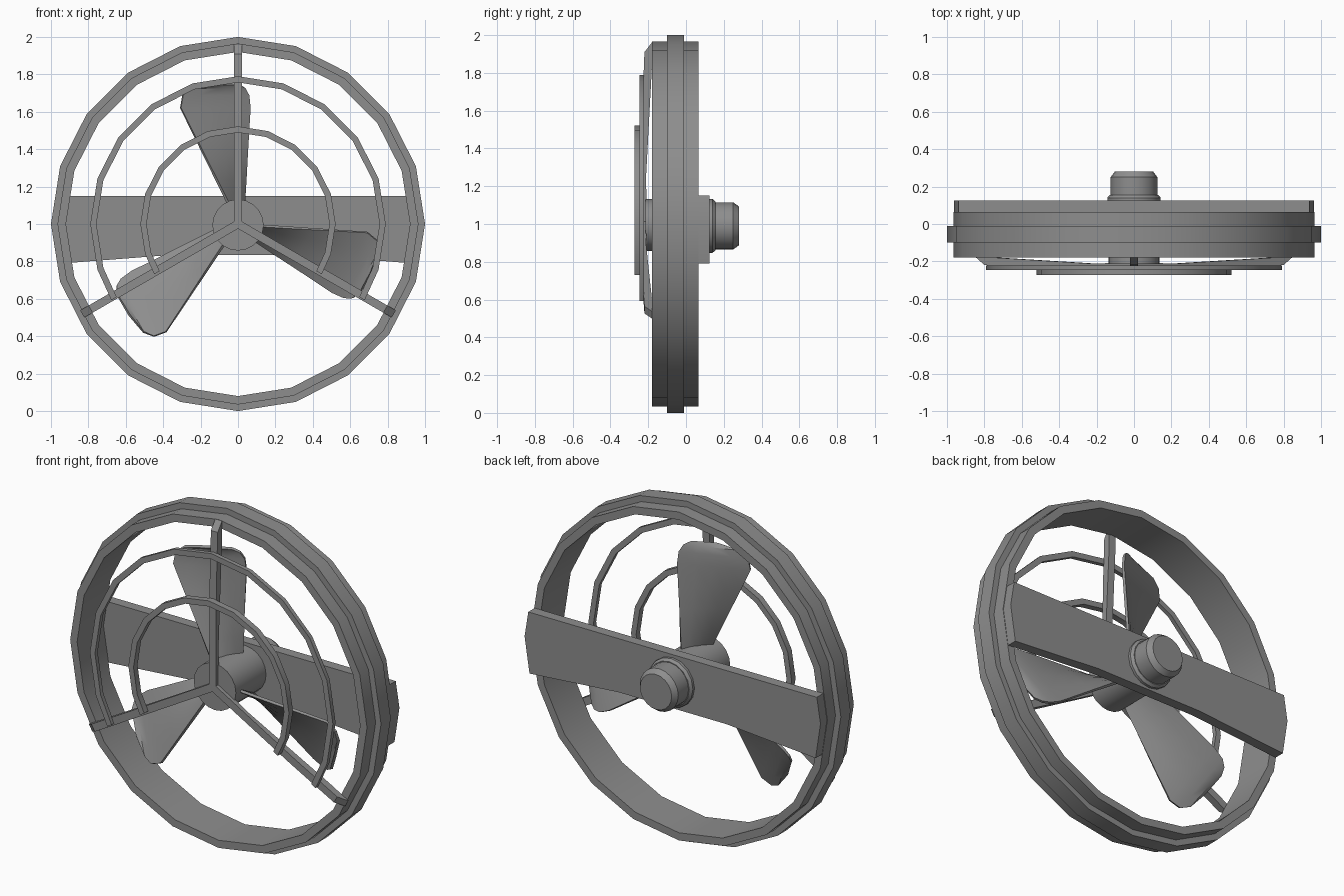
import bpy
import bmesh
from math import sin, cos, radians, pi
from mathutils import Matrix, Vector

cube = bpy.data.objects.get("Cube")
if cube:
    bpy.data.objects.remove(cube, do_unlink=True)

grey = bpy.data.materials.new("plain_grey")
grey.use_nodes = True
colour = (0.27, 0.27, 0.27, 1)
grey.diffuse_color = colour
grey.node_tree.nodes["Principled BSDF"].inputs["Base Color"].default_value = colour

CENTRE = 1.0


def finish(name, bm):
    """Turn a bmesh into a shaded, coloured object."""
    bmesh.ops.remove_doubles(bm, verts=bm.verts, dist=0.0001)
    bmesh.ops.recalc_face_normals(bm, faces=bm.faces)
    mesh = bpy.data.meshes.new(name)
    bm.to_mesh(mesh)
    bm.free()
    mesh.materials.append(grey)
    obj = bpy.data.objects.new(name, mesh)
    bpy.context.collection.objects.link(obj)
    bpy.ops.object.select_all(action='DESELECT')
    obj.select_set(True)
    bpy.context.view_layer.objects.active = obj
    bpy.ops.object.shade_smooth_by_angle(angle=radians(30))
    return obj


def sweep(name, profile, degrees, closed=True, centre=CENTRE):
    """Turn a closed (radius, y) profile around the y axis."""
    bm = bmesh.new()
    loops = []
    for d in degrees:
        c, s = cos(radians(d)), sin(radians(d))
        loops.append([bm.verts.new((r * c, y, centre + r * s)) for r, y in profile])
    pairs = list(zip(loops, loops[1:]))
    if closed:
        pairs.append((loops[-1], loops[0]))
    else:
        bm.faces.new(loops[0])
        bm.faces.new(loops[-1])
    n = len(profile)
    for a, b in pairs:
        for i in range(n):
            j = (i + 1) % n
            bm.faces.new((a[i], a[j], b[j], b[i]))
    return finish(name, bm)


def drum(name, profile, sides, centre):
    """Solid turned part, with flat caps on the first and last rings."""
    bm = bmesh.new()
    rings = []
    for r, y in profile:
        rings.append([bm.verts.new((r * cos(2 * pi * i / sides), y,
                                    centre + r * sin(2 * pi * i / sides)))
                      for i in range(sides)])
    for a, b in zip(rings, rings[1:]):
        for i in range(sides):
            j = (i + 1) % sides
            bm.faces.new((a[i], a[j], b[j], b[i]))
    bm.faces.new(rings[0])
    bm.faces.new(rings[-1])
    return finish(name, bm)


def prism(name, points, offset, matrix=None):
    """Extrude a flat outline by an offset."""
    bm = bmesh.new()
    face = bm.faces.new([bm.verts.new(p) for p in points])
    top = bmesh.ops.extrude_face_region(bm, geom=[face])
    moved = [v for v in top["geom"] if isinstance(v, bmesh.types.BMVert)]
    bmesh.ops.translate(bm, verts=moved, vec=Vector(offset))
    if matrix:
        bm.transform(matrix)
    return finish(name, bm)


def turned(degrees):
    """Rotation in the front plane, clockwise from straight up."""
    return Matrix.Translation((0, 0, CENTRE)) @ Matrix.Rotation(radians(degrees), 4, 'Y')


# Outer duct with its raised middle band
full_turn = [18 * i for i in range(20)]
sweep("duct_ring", [(0.92, -0.18), (0.965, -0.18), (0.965, -0.10), (1.0, -0.10),
                    (1.0, -0.01), (0.965, -0.01), (0.965, 0.065), (0.92, 0.065)], full_turn)

# Rear crossbar, ends cut to the duct outline
half = [(0.35, 0.835), (0.93, 0.79), (0.962, 1.0), (0.938, 1.15)]
outline = half + [(-x, z) for x, z in reversed(half)]
prism("rear_crossbar", [(x, 0.065, z) for x, z in outline], (0, 0.06, 0))

# Hub and motor
drum("propeller_hub", [(0.137, -0.215), (0.137, 0.07)], 20, 0.995)
drum("motor_flange", [(0.143, 0.12), (0.143, 0.14), (0.13, 0.155)], 16, 0.99)
drum("motor_housing", [(0.125, 0.15), (0.125, 0.25), (0.103, 0.28)], 20, 0.99)

# Twisted propeller blades: height, left x, right x, half depth
rows = [(0.10, -0.055, 0.025, 0.085), (0.62, -0.31, 0.062, 0.075),
        (0.69, -0.298, 0.055, 0.07), (0.73, -0.25, 0.035, 0.055),
        (0.752, -0.13, 0.0, 0.03)]
root, shoulder = rows[:2]
inner = [tuple(a + (b - a) * t / 4 for a, b in zip(root, shoulder)) for t in range(4)]
for k in range(3):
    bm = bmesh.new()
    grid = []
    for h, left, right, depth in inner + rows[1:]:
        grid.append([bm.verts.new((left + (right - left) * t / 4,
                                   -0.08 + depth * (t / 2 - 1), h)) for t in range(5)])
    for a, b in zip(grid, grid[1:]):
        for i in range(4):
            bm.faces.new((a[i], a[i + 1], b[i + 1], b[i]))
    bmesh.ops.recalc_face_normals(bm, faces=bm.faces)
    bmesh.ops.solidify(bm, geom=bm.faces[:], thickness=0.015)
    bm.transform(turned(120 * k))
    finish(f"propeller_blade_{k + 1}", bm)

# Three guard spokes, bent back to the duct at the rim
side = [(0, -0.205), (0, -0.238), (0.60, -0.232), (0.91, -0.22),
        (0.962, -0.18), (0.84, -0.18), (0.24, -0.212)]
for k in range(3):
    prism(f"guard_spoke_{k + 1}", [(-0.022, y, r) for r, y in side],
          (0.044, 0, 0), turned(120 * k))

# Guard hoops over the upper two thirds
hoop_turn = [-31] + [18 * i for i in range(-1, 12)] + [211]
for name, r, front, back in (("outer_guard_hoop", 0.79, -0.247, -0.222),
                             ("inner_guard_hoop", 0.522, -0.272, -0.235)):
    sweep(name, [(r - 0.033, front), (r, front), (r, back), (r - 0.033, back)],
          hoop_turn, closed=False)
